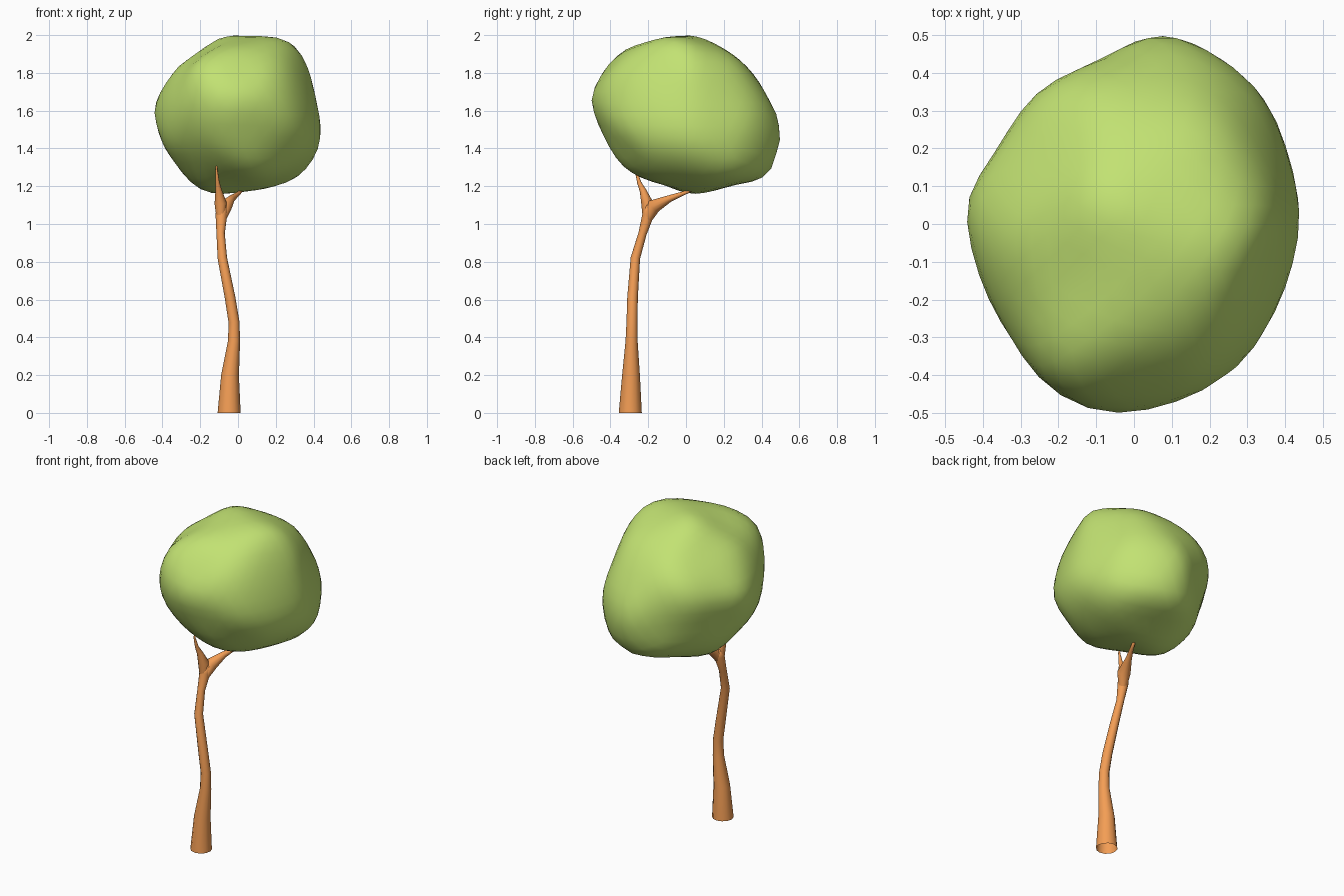
import bpy, bmesh, math
from mathutils import Vector

if "Cube" in bpy.data.objects:
    bpy.data.objects.remove(bpy.data.objects["Cube"])


def material(name, color):
    m = bpy.data.materials.new(name)
    m.diffuse_color = (*color, 1)
    m.use_nodes = True
    m.node_tree.nodes["Principled BSDF"].inputs["Base Color"].default_value = m.diffuse_color
    return m


def finish(name, bm, mat):
    bmesh.ops.recalc_face_normals(bm, faces=bm.faces)
    mesh = bpy.data.meshes.new(name)
    bm.to_mesh(mesh)
    bm.free()
    mesh.materials.append(mat)
    mesh.shade_smooth()
    obj = bpy.data.objects.new(name, mesh)
    bpy.context.collection.objects.link(obj)
    return obj


def tube(name, path, mat, sides=12):
    """Tapered tube through (x, y, z, radius) stations."""
    bm = bmesh.new()
    pts = [Vector(p[:3]) for p in path]
    rings = []
    for i, p in enumerate(pts):
        tangent = (pts[min(i + 1, len(pts) - 1)] - pts[max(i - 1, 0)]).normalized()
        if i == 0 and p.z == 0:
            tangent = Vector((0, 0, 1))
        u = Vector((1, 0, 0))
        u = (u - tangent * u.dot(tangent)).normalized()
        v = tangent.cross(u)
        angles = [2 * math.pi * k / sides for k in range(sides)]
        rings.append([bm.verts.new(p + path[i][3] * (u * math.cos(a) + v * math.sin(a)))
                      for a in angles])
    for a, b in zip(rings, rings[1:]):
        for k in range(sides):
            n = (k + 1) % sides
            bm.faces.new((a[k], a[n], b[n], b[k]))
    bm.faces.new(rings[-1])
    return finish(name, bm, mat)


bark = material("bark", (0.9, 0.34, 0.09))
leaf = material("leaf", (0.54, 0.76, 0.17))

# Curved trunk and its two forking branches
tube("trunk", [(-0.047, -0.295, 0, 0.061), (-0.042, -0.291, 0.2, 0.047),
               (-0.021, -0.288, 0.38, 0.032), (-0.021, -0.286, 0.48, 0.029),
               (-0.042, -0.283, 0.61, 0.028), (-0.083, -0.268, 0.82, 0.025),
               (-0.092, -0.230, 0.95, 0.022), (-0.088, -0.200, 1.05, 0.031),
               (-0.082, -0.190, 1.10, 0.028)], bark)
tube("front_branch", [(-0.092, -0.207, 1.03, 0.022), (-0.092, -0.205, 1.11, 0.032),
                      (-0.102, -0.227, 1.175, 0.018), (-0.109, -0.248, 1.22, 0.011),
                      (-0.113, -0.264, 1.28, 0.006), (-0.113, -0.264, 1.32, 0.004)], bark)
tube("back_branch", [(-0.088, -0.206, 1.02, 0.022), (-0.068, -0.17, 1.095, 0.038),
                     (-0.035, -0.09, 1.133, 0.019), (0.0, -0.02, 1.16, 0.011),
                     (0.035, 0.06, 1.19, 0.005)], bark)

# Canopy outlines relative to its centre: front, right, top, then three angled
CENTRE = Vector((0, 0, 1.58))
front = [(0.07, 0.42), (0.24, 0.395), (0.30, 0.36), (0.355, 0.29), (0.41, 0.11), (0.437, -0.11),
         (0.41, -0.22), (0.35, -0.3), (0.295, -0.345), (0.13, -0.4), (-0.1, -0.42), (-0.19, -0.4),
         (-0.28, -0.33), (-0.40, -0.16), (-0.44, 0.04), (-0.39, 0.15), (-0.30, 0.265), (-0.1, 0.4)]
right = [(-0.05, 0.42), (0.06, 0.405), (0.28, 0.29), (0.39, 0.17), (0.47, 0.03), (0.5, -0.11),
         (0.44, -0.31), (0.36, -0.35), (0.1, -0.42), (-0.05, -0.4), (-0.2, -0.35), (-0.34, -0.27),
         (-0.44, -0.13), (-0.5, 0.08), (-0.47, 0.18), (-0.36, 0.31), (-0.24, 0.375)]
top = [(0.06, 0.5), (0.17, 0.47), (0.27, 0.41), (0.37, 0.29), (0.43, 0.12), (0.437, 0.03),
       (0.39, -0.2), (0.29, -0.36), (0.175, -0.45), (0.05, -0.48), (-0.08, -0.5), (-0.17, -0.47),
       (-0.28, -0.37), (-0.38, -0.2), (-0.435, -0.06), (-0.44, 0.07), (-0.33, 0.26), (-0.15, 0.42)]
front_right = [(0.01, 0.94), (0.22, 0.89), (0.35, 0.78), (0.43, 0.66), (0.475, 0.43), (0.44, 0.29),
               (0.34, 0.21), (0.14, 0.13), (-0.03, 0.115), (-0.18, 0.16), (-0.32, 0.26),
               (-0.42, 0.41), (-0.445, 0.52), (-0.40, 0.69), (-0.29, 0.82), (-0.13, 0.91)]
back_left = [(-0.13, 0.98), (0.10, 0.98), (0.29, 0.92), (0.41, 0.81), (0.445, 0.63), (0.41, 0.39),
             (0.30, 0.22), (0.15, 0.11), (0, 0.08), (-0.29, 0.10), (-0.42, 0.19), (-0.475, 0.41),
             (-0.42, 0.62), (-0.35, 0.79), (-0.26, 0.92)]
back_right = [(-0.24, 0.91), (-0.14, 0.93), (0.07, 0.91), (0.27, 0.82), (0.40, 0.67), (0.415, 0.51),
              (0.33, 0.24), (0.19, 0.11), (-0.08, 0.10), (-0.30, 0.19), (-0.44, 0.38),
              (-0.455, 0.49), (-0.40, 0.69), (-0.29, 0.86)]


def angled(outline, turn, tilt):
    """Picture axes for a camera turned about z and raised by tilt."""
    a, e = math.radians(turn), math.radians(tilt)
    across = Vector((math.cos(a), math.sin(a), 0))
    up = Vector((-math.sin(a) * math.sin(e), math.cos(a) * math.sin(e), math.cos(e)))
    return across, up, [(p, q - 0.58 * math.cos(e)) for p, q in outline]


X, Y, Z = Vector((1, 0, 0)), Vector((0, 1, 0)), Vector((0, 0, 1))
views = [angled(front_right, 35, 25), angled(back_left, 215, 25), angled(back_right, 140, -29),
         (X, Z, front), (Y, Z, right), (X, Y, top)]


def reach(outline, a, b):
    return max(p * a + q * b for p, q in outline)


def support(u):
    """Distance of the canopy's tangent plane with normal u."""
    total = reach(front, u.x, u.z) ** 2 + reach(right, u.y, u.z) ** 2 + reach(top, u.x, u.y) ** 2
    total -= reach(top, u.x, 0) ** 2 + reach(top, 0, u.y) ** 2 + reach(front, 0, u.z) ** 2
    return math.sqrt(max(total, 0.04))


# Canopy: a sphere pushed out to tangent planes in many directions
bm = bmesh.new()
bmesh.ops.create_icosphere(bm, subdivisions=4, radius=1)
tangents = [(v.co.normalized(), support(v.co.normalized())) for v in bm.verts]
for v in bm.verts:
    d = v.co.normalized()
    v.co = d * min(h / d.dot(u) for u, h in tangents if d.dot(u) > 0.3)

# Pull it softly until it fills every outline
for step in range(24):
    if step < 14 and step % 4 == 0:
        bmesh.ops.smooth_vert(bm, verts=bm.verts, factor=0.5, use_axis_x=True,
                              use_axis_y=True, use_axis_z=True)
    for across, up, outline in views:
        for k in range(20):
            a = 2 * math.pi * k / 20
            u = across * math.cos(a) + up * math.sin(a)
            tip = max((v.co for v in bm.verts), key=u.dot).copy()
            gap = reach(outline, math.cos(a), math.sin(a)) - tip.dot(u)
            for v in bm.verts:
                near = (v.co - tip).length_squared / 0.03
                if near < 5:
                    v.co += u * (0.5 * gap * math.exp(-near))
for v in bm.verts:
    v.co += CENTRE
finish("canopy", bm, leaf)
